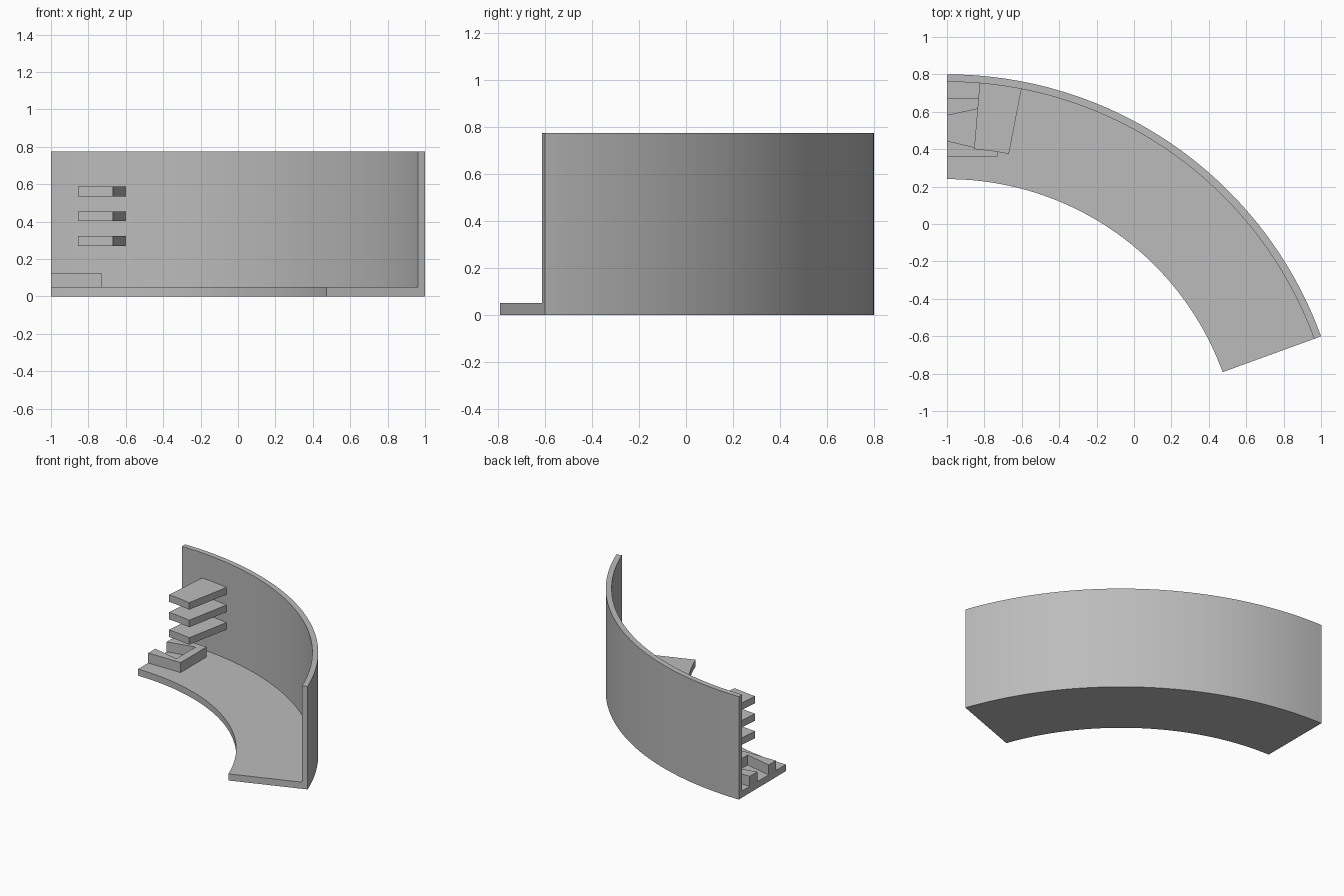
import bpy
import bmesh
from math import sin, cos, radians

cube = bpy.data.objects.get("Cube")
if cube:
    bpy.data.objects.remove(cube, do_unlink=True)

# Arc centre and main radii
CX, CY = -1.0, -1.3286
R_OUT, R_WALL, R_IN = 2.1286, 2.0886, 1.5686
FLOOR, TOP = 0.05, 0.775

grey = bpy.data.materials.new("plain_grey")
grey.use_nodes = True
COLOUR = (0.5, 0.5, 0.5, 1)
grey.diffuse_color = COLOUR
grey.node_tree.nodes["Principled BSDF"].inputs["Base Color"].default_value = COLOUR


def finish(name, bm):
    bmesh.ops.recalc_face_normals(bm, faces=bm.faces)
    mesh = bpy.data.meshes.new(name)
    bm.to_mesh(mesh)
    bm.free()
    mesh.materials.append(grey)
    obj = bpy.data.objects.new(name, mesh)
    bpy.context.collection.objects.link(obj)
    bpy.ops.object.select_all(action="DESELECT")
    obj.select_set(True)
    bpy.context.view_layer.objects.active = obj
    bpy.ops.object.shade_smooth_by_angle(angle=radians(30))
    return obj


def sweep(name, profile, start, end, steps):
    """Sweep a closed (radius, z) profile around the arc centre."""
    bm = bmesh.new()
    rings = []
    for i in range(steps + 1):
        a = radians(start + (end - start) * i / steps)
        rings.append([bm.verts.new((CX + r * sin(a), CY + r * cos(a), z))
                      for r, z in profile])
    n = len(profile)
    for p, q in zip(rings, rings[1:]):
        for k in range(n):
            bm.faces.new((p[k], p[(k + 1) % n], q[(k + 1) % n], q[k]))
    bm.faces.new(rings[0])
    bm.faces.new(rings[-1])
    return finish(name, bm)


def prism(name, outline, z0, z1):
    """Extrude a plan outline upwards."""
    bm = bmesh.new()
    face = bm.faces.new([bm.verts.new((x, y, z0)) for x, y in outline])
    top = bmesh.ops.extrude_face_region(bm, geom=[face], use_keep_orig=True)
    moved = [v for v in top["geom"] if isinstance(v, bmesh.types.BMVert)]
    bmesh.ops.translate(bm, verts=moved, vec=(0, 0, z1 - z0))
    return finish(name, bm)


# Curved floor with its outer wall, one L-shaped section
sweep("floor_and_wall",
      [(R_IN, 0), (R_OUT, 0), (R_OUT, TOP), (R_WALL, TOP), (R_WALL, FLOOR), (R_IN, FLOOR)],
      0, 70, 70)

# Three shelves standing out from the wall
for name, z in (("lower", 0.27), ("middle", 0.402), ("upper", 0.534)):
    sweep(name + "_shelf",
          [(1.735, z), (R_WALL + 0.01, z), (R_WALL + 0.01, z + 0.053), (1.735, z + 0.053)],
          4.8, 11, 6)

# Low block with a notch that widens inwards from the end
prism("notched_block",
      [(-1, 0.36), (-0.73, 0.36), (-0.73, 0.67), (-1, 0.67),
       (-1, 0.58), (-0.79, 0.625), (-0.79, 0.395), (-1, 0.445)],
      FLOOR, 0.125)
